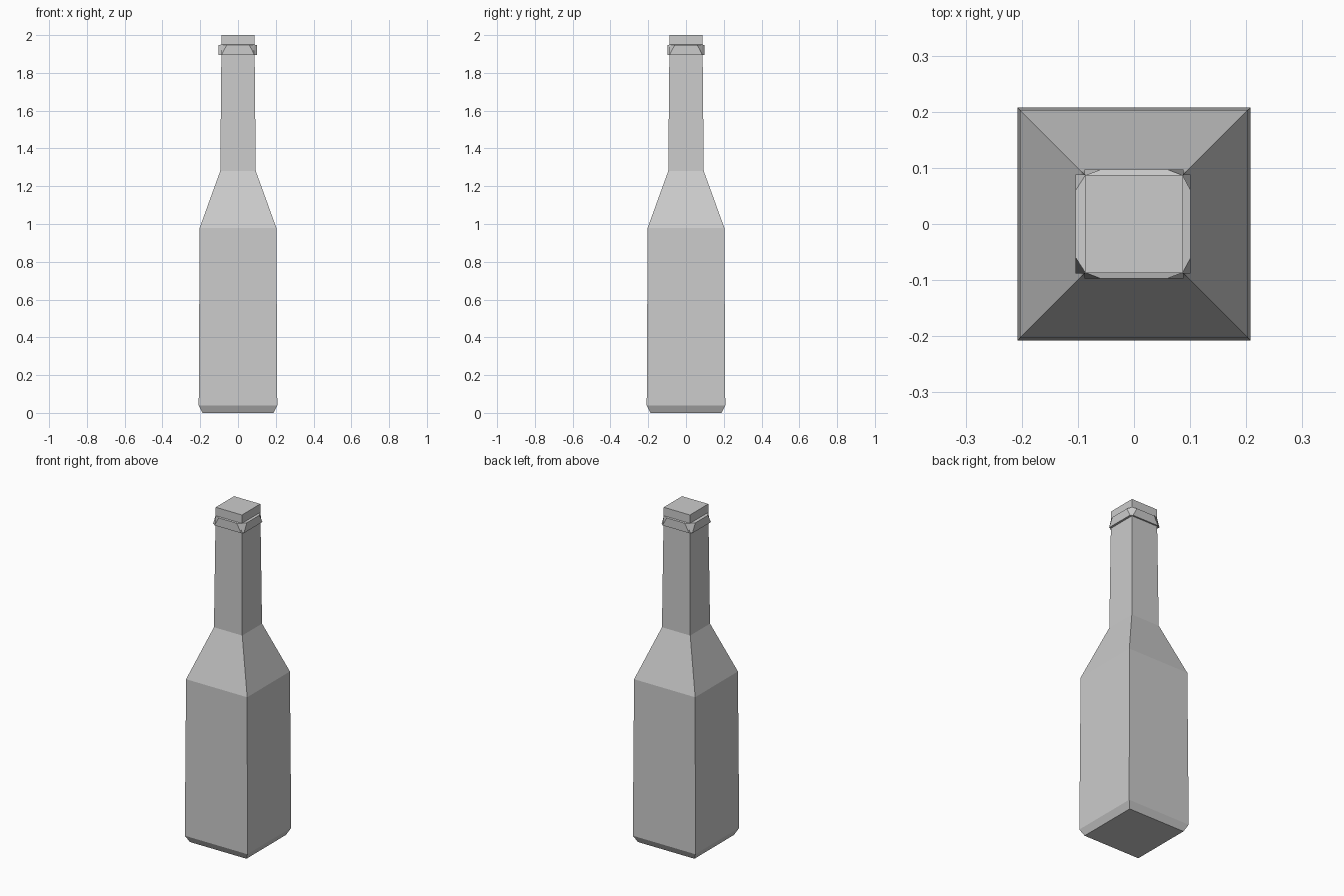
import bpy, bmesh
from math import pi
from mathutils import Matrix

if "Cube" in bpy.data.objects:
    bpy.data.objects.remove(bpy.data.objects["Cube"])


def finish(bm, name):
    bmesh.ops.recalc_face_normals(bm, faces=bm.faces[:])
    mesh = bpy.data.meshes.new(name)
    bm.to_mesh(mesh)
    bm.free()
    obj = bpy.data.objects.new(name, mesh)
    bpy.context.collection.objects.link(obj)
    return obj


def square(bm, z, h):
    return [bm.verts.new((x * h, y * h, z))
            for x, y in ((-1, -1), (1, -1), (1, 1), (-1, 1))]


def bridge(bm, a, b):
    for i in range(4):
        j = (i + 1) % 4
        bm.faces.new((a[i], a[j], b[j], b[i]))


# Bottle: square sections stacked as (height, half width)
profile = [(0, 0.188), (0.04, 0.208), (0.98, 0.203),
           (1.28, 0.094), (1.90, 0.088), (2.0, 0.087)]
bm = bmesh.new()
loops = [square(bm, z, h) for z, h in profile]
for lower, upper in zip(loops, loops[1:]):
    bridge(bm, lower, upper)
bm.faces.new(loops[0])
bm.faces.new(loops[-1])
finish(bm, "bottle")

# Neck band: four raised panels, narrower along their outer top edge
bm = bmesh.new()
for k, out in enumerate((0.097, 0.101, 0.097, 0.104)):
    turn = Matrix.Rotation(k * pi / 2, 4, 'Z')
    inner = [(-0.088, -0.086, 1.895), (0.088, -0.086, 1.895),
             (0.088, -0.086, 1.95), (-0.088, -0.086, 1.95)]
    outer = [(-0.088, -out, 1.895), (0.088, -out, 1.895),
             (0.06, -out, 1.947), (-0.06, -out, 1.947)]
    a = [bm.verts.new(turn @ Matrix.Translation(p).translation) for p in inner]
    b = [bm.verts.new(turn @ Matrix.Translation(p).translation) for p in outer]
    bridge(bm, a, b)
    bm.faces.new(a)
    bm.faces.new(b)
finish(bm, "neck_band")
